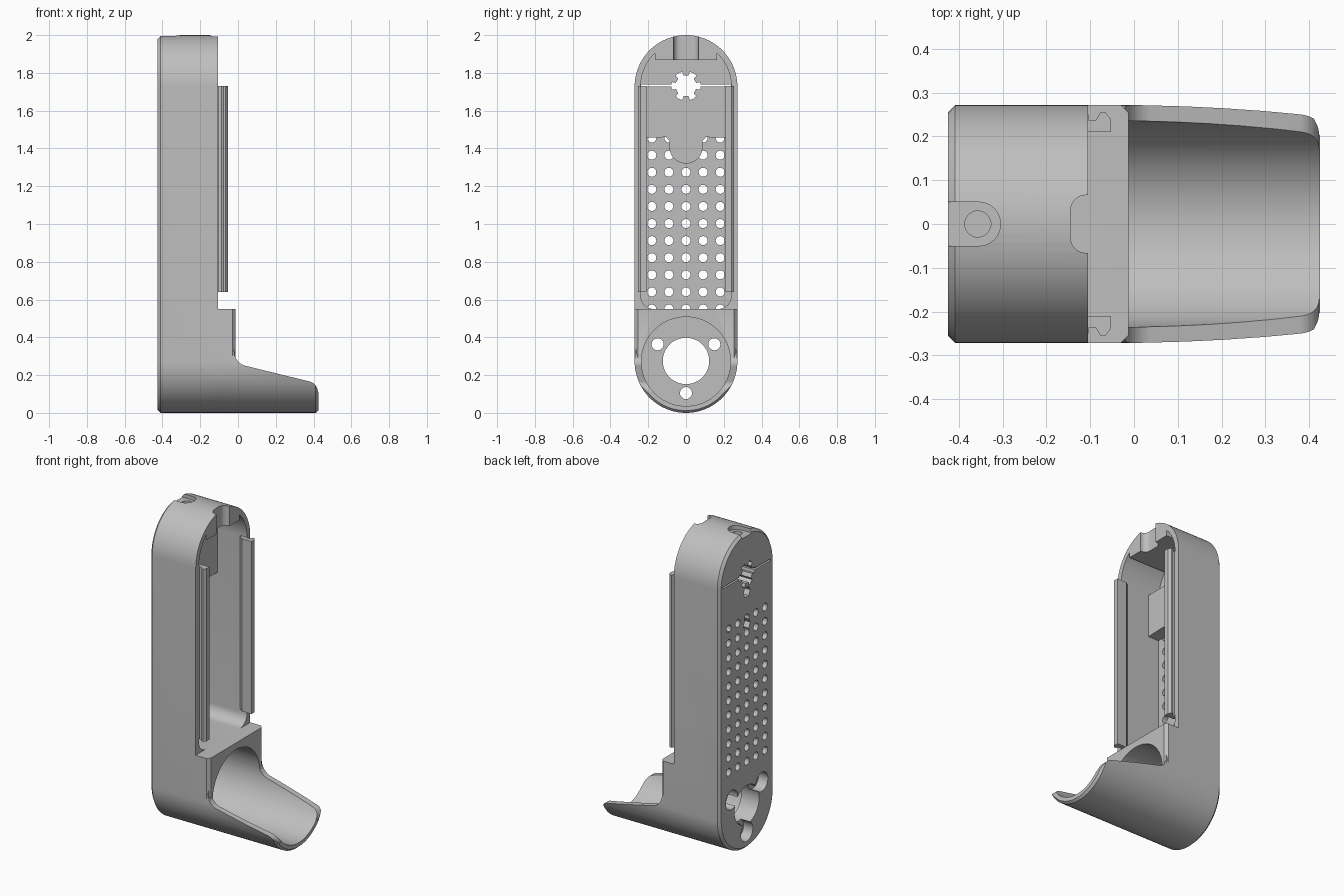
import bpy, bmesh
from math import sin, cos, pi, radians

cube = bpy.data.objects.get("Cube")
if cube:
    bpy.data.objects.remove(cube)

grey = bpy.data.materials.new("plain_grey")
grey.use_nodes = True
colour = (0.52, 0.52, 0.52, 1)
grey.diffuse_color = colour
grey.node_tree.nodes["Principled BSDF"].inputs["Base Color"].default_value = colour

LOW, HIGH, R = 0.272, 1.728, 0.272      # arc centres and outer radius
BACK, FLOOR, RIM, FRONT, TIP = -0.425, -0.385, -0.105, -0.012, 0.425


def arc(cx, cy, r, a, b, n=24):
    """Points along an arc, angles in degrees."""
    return [(cx + r * cos(radians(a + (b - a) * i / n)),
             cy + r * sin(radians(a + (b - a) * i / n))) for i in range(n + 1)]


def circle(cx, cy, r, n=32):
    return arc(cx, cy, r, 0, 360, n)[:-1]


def stadium(r):
    return arc(0, HIGH, r, 0, 180, 40) + arc(0, LOW, r, 180, 360, 40)


PLACE = {"x": lambda p, d: (d, p[0], p[1]),
         "y": lambda p, d: (p[0], d, p[1]),
         "z": lambda p, d: (p[0], p[1], d)}


def loft(name, axis, *groups):
    """Each group is a list of (profile, distance) rings making one closed solid."""
    bm = bmesh.new()
    for rings in groups:
        loops = [[bm.verts.new(PLACE[axis](p, d)) for p in prof] for prof, d in rings]
        for a, b in zip(loops, loops[1:]):
            for i in range(len(a)):
                j = (i + 1) % len(a)
                bm.faces.new((a[i], a[j], b[j], b[i]))
        bm.faces.new(loops[0][::-1])
        bm.faces.new(loops[-1])
    bmesh.ops.recalc_face_normals(bm, faces=bm.faces)
    me = bpy.data.meshes.new(name)
    bm.to_mesh(me)
    bm.free()
    me.materials.append(grey)
    ob = bpy.data.objects.new(name, me)
    bpy.context.collection.objects.link(ob)
    return ob


def prism(name, axis, a, b, *profiles):
    return loft(name, axis, *[[(p, a), (p, b)] for p in profiles])


def box(a, b, c, d):
    return [(a, c), (b, c), (b, d), (a, d)]


def boolean(ob, tool, op="DIFFERENCE", keep=False):
    mod = ob.modifiers.new("cut", "BOOLEAN")
    mod.operation, mod.solver, mod.object = op, "EXACT", tool
    bpy.context.view_layer.objects.active = ob
    bpy.ops.object.modifier_apply(modifier=mod.name)
    if not keep:
        bpy.data.objects.remove(tool)


# Tall housing with a chamfered back edge
body = loft("housing", "x", [(stadium(R - 0.016), BACK), (stadium(R), BACK + 0.016),
                             (stadium(R), RIM)])

# Lower block with a chamfered front edge
block = loft("block", "x", [(stadium(R), -0.3), (stadium(R), FRONT - 0.018),
                            (stadium(R - 0.018), FRONT)])
boolean(block, prism("block_limit", "y", -1, 1, box(-1, 1, -1, 0.55)), "INTERSECT")
boolean(body, block, "UNION")

# Sloping trough in front
spout = loft("spout", "x", [(circle(0, LOW, R, 80), -0.2), (circle(0, LOW, R, 80), TIP - 0.014),
                            (circle(0, LOW, R - 0.012, 80), TIP)])
side = ([(-0.25, -0.1), (0.5, -0.1), (0.5, 0.1)] + arc(0.365, 0.11, 0.058, 0, 75, 10)
        + arc(0.058, 0.325, 0.078, 255, 180, 12) + [(-0.02, 0.4), (-0.25, 0.4)])
boolean(spout, prism("spout_limit", "y", -1, 1, side), "INTERSECT")
boolean(body, spout, "UNION")

# Round pocket running through block and trough
boolean(body, prism("pocket", "x", -0.3, 0.6, circle(0, LOW, 0.236, 80)))

# Main cavity, open at the front
half = (arc(0.17, 0.62, 0.07, 270, 360, 8) + arc(0, HIGH, 0.24, 0, 46.5, 16) + [(0.165, 1.868)])
cavity = half + [(-y, z) for y, z in reversed(half)]
boolean(body, prism("cavity", "x", FLOOR, 0, cavity))

# Ventilation holes in the back plate
holes = [circle(0.0905 * c, 0.55 + 0.0905 * r, 0.024, 16) for c in range(-2, 3) for r in range(11)]
boolean(body, prism("vents", "x", -0.5, FLOOR + 0.003, *holes))

# Cable hole, screw holes and counterbores in the foot
boolean(body, prism("cable_hole", "x", -0.5, -0.2, circle(0, LOW + 0.003, 0.123, 48)))
screws = [(-0.15, 0.363), (0.15, 0.363), (0, 0.105)]
boolean(body, prism("screw_holes", "x", -0.5, -0.2, *[circle(y, z, 0.032, 24) for y, z in screws]))
boolean(body, prism("counterbores", "x", -0.5, -0.36, *[circle(y, z, 0.06, 32) for y, z in screws]))

# Engraved arrow in the pocket floor
boolean(body, prism("arrow", "x", -0.306, -0.29, [(-0.048, 0.42), (0.048, 0.42), (0, 0.497)]))

# Cable notch at the top of the rim
notch = [(0, -0.066)] + arc(-0.11, -0.031, 0.035, 270, 180, 8)
notch += [(x, -y) for x, y in reversed(notch)]
boolean(body, prism("cable_notch", "z", 1.8, 2.1, notch))

# Button recess on the top
slot = [(-0.5, -0.05)] + arc(-0.355, 0, 0.05, -90, 90, 20) + [(-0.5, 0.05)]
boolean(body, prism("button_recess", "z", 1.972, 2.1, slot))
boolean(body, prism("button_hole", "z", 1.91, 2.1, circle(-0.357, 0, 0.03, 24)))

# Raised step inside the cavity, with a rounded tongue
tongue = arc(0, 1.408, 0.088, 180, 360, 24)
step = ([(-0.243, HIGH), (-0.243, 1.455), (-0.105, 1.46), (-0.088, 1.44)] + tongue
        + [(0.088, 1.44), (0.105, 1.46), (0.243, 1.455), (0.243, HIGH)])
inner_step = prism("inner_step", "x", FLOOR - 0.004, -0.31, step)

# Splined hole and the fine seam through the plate
spline = [(r * cos(radians(60 * k + a)), HIGH + 0.003 + r * sin(radians(60 * k + a)))
          for k in range(6) for a, r in ((-17, 0.056), (-15, 0.077), (0, 0.079), (15, 0.077), (17, 0.056))]
star = prism("splined_hole", "x", -0.5, -0.2, spline)
boolean(body, star, keep=True)
boolean(inner_step, star)
boolean(body, prism("seam", "x", -0.5, -0.3, box(-0.238, 0.238, HIGH, HIGH + 0.011)))

# Blind catches on the back
catches = prism("catches", "x", -0.5, -0.335, circle(0, 1.62, 0.035, 6), circle(0, 1.415, 0.035, 6))
boolean(body, catches, keep=True)
boolean(inner_step, catches)

# Side rails
parts = [body, inner_step]
rail = [(-0.15, 0.243), (-0.15, 0.236), (-0.12, 0.21), (-0.053, 0.21), (-0.053, 0.24),
        (-0.065, 0.255), (-0.077, 0.255), (-0.087, 0.238), (-0.104, 0.238), (-0.104, 0.25),
        (-0.12, 0.25)]
for name, s in (("left_rail", -1), ("right_rail", 1)):
    parts.append(prism(name, "z", 0.64, 1.73, [(x, s * y) for x, y in rail]))

# Smooth curves, sharp edges
bpy.ops.object.select_all(action="DESELECT")
for ob in parts:
    ob.select_set(True)
bpy.context.view_layer.objects.active = body
bpy.ops.object.shade_smooth_by_angle(angle=radians(30))
